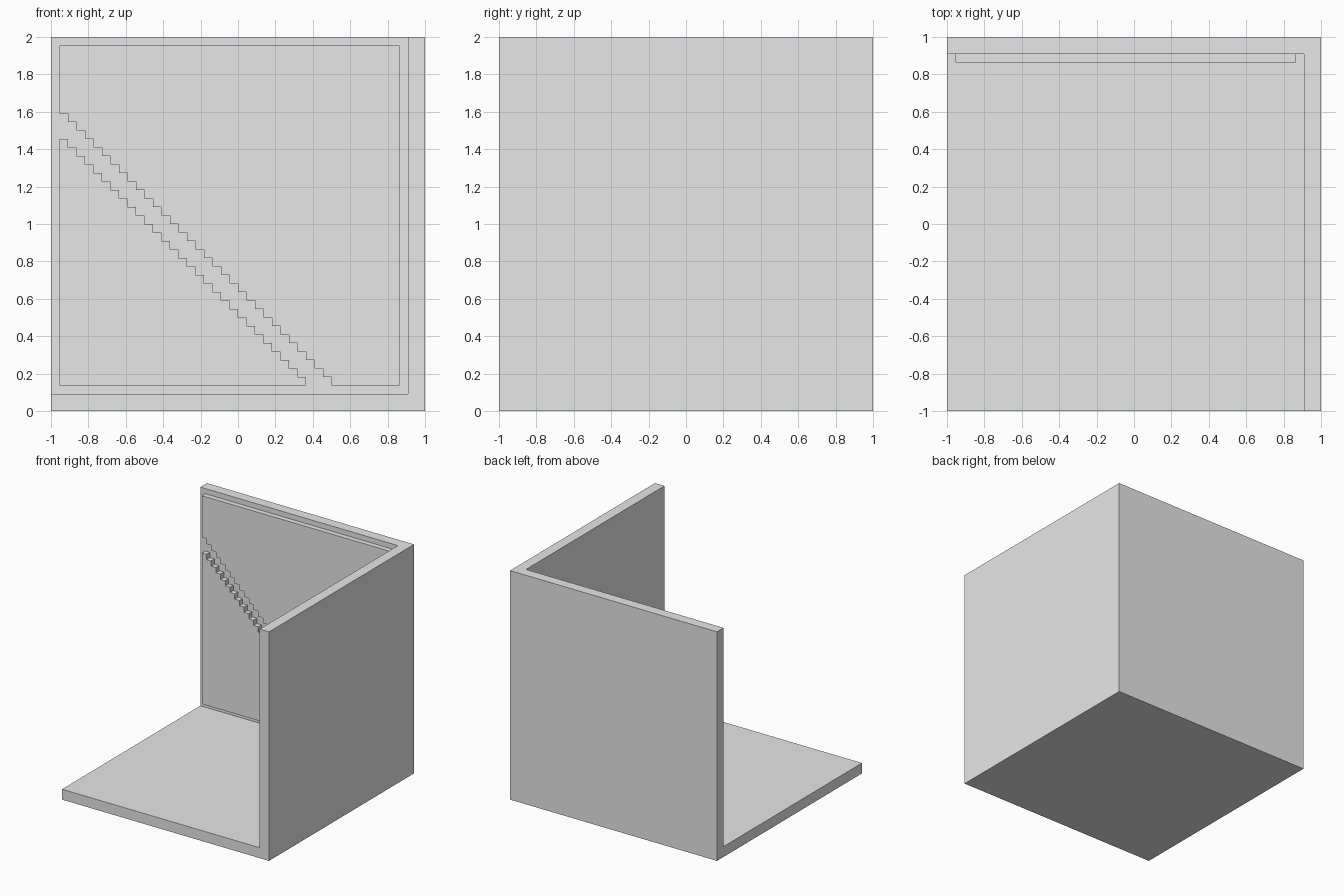
import bpy
import bmesh

# Remove the default cube only
default_cube = bpy.data.objects.get("Cube")
if default_cube:
    bpy.data.objects.remove(default_cube, do_unlink=True)

U = 2 / 44            # grid unit: one stair step
WALL = 2 * U          # wall and floor thickness
LEFT, RIGHT = -21, 19  # panel limits in grid units
LOW, HIGH = 3, 43

# Single plain grey
grey = bpy.data.materials.new("plain grey")
colour = (0.8, 0.8, 0.8, 1)
grey.diffuse_color = colour
grey.use_nodes = True
grey.node_tree.nodes["Principled BSDF"].inputs["Base Color"].default_value = colour


def add_object(name, bm):
    bmesh.ops.recalc_face_normals(bm, faces=bm.faces)
    mesh = bpy.data.meshes.new(name)
    bm.to_mesh(mesh)
    bm.free()
    mesh.materials.append(grey)
    obj = bpy.data.objects.new(name, mesh)
    bpy.context.collection.objects.link(obj)
    return obj


def stairs(top, steps):
    """Descending stair outline starting at the left edge."""
    points = []
    for k in range(steps):
        points += [(LEFT + k, top - k), (LEFT + k + 1, top - k)]
    return points


def raised_panel(name, outline):
    """Extrude an x-z outline forward from the back wall."""
    bm = bmesh.new()
    y = 1 - WALL
    face = bm.faces.new([bm.verts.new((x * U, y, z * U)) for x, z in outline])
    front = bmesh.ops.extrude_face_region(bm, geom=[face], use_keep_orig=True)
    verts = [g for g in front["geom"] if isinstance(g, bmesh.types.BMVert)]
    bmesh.ops.translate(bm, vec=(0, -U, 0), verts=verts)
    return add_object(name, bm)


# Floor, back wall and left wall: three cube sides thickened inward
bm = bmesh.new()
bmesh.ops.create_cube(bm, size=2)
bmesh.ops.translate(bm, vec=(0, 0, 1), verts=bm.verts)
bm.normal_update()
open_sides = [f for f in bm.faces
              if f.normal.x < -0.5 or f.normal.y < -0.5 or f.normal.z > 0.5]
bmesh.ops.delete(bm, geom=open_sides, context='FACES')
# Keep outward normals so the thickness grows inward
mesh_shell = bpy.data.meshes.new("corner_walls")
bm.to_mesh(mesh_shell)
bm.free()
mesh_shell.materials.append(grey)
shell = bpy.data.objects.new("corner_walls", mesh_shell)
bpy.context.collection.objects.link(shell)
solid = shell.modifiers.new("thickness", 'SOLIDIFY')
solid.thickness = WALL
solid.offset = -1
solid.use_even_offset = True
solid.use_quality_normals = True

# Two raised panels parted by a diagonal stepped groove
raised_panel("upper_panel",
             stairs(35, 32) + [(11, LOW), (RIGHT, LOW), (RIGHT, HIGH), (LEFT, HIGH)])
raised_panel("lower_panel",
             stairs(32, 29) + [(8, LOW), (LEFT, LOW)])
